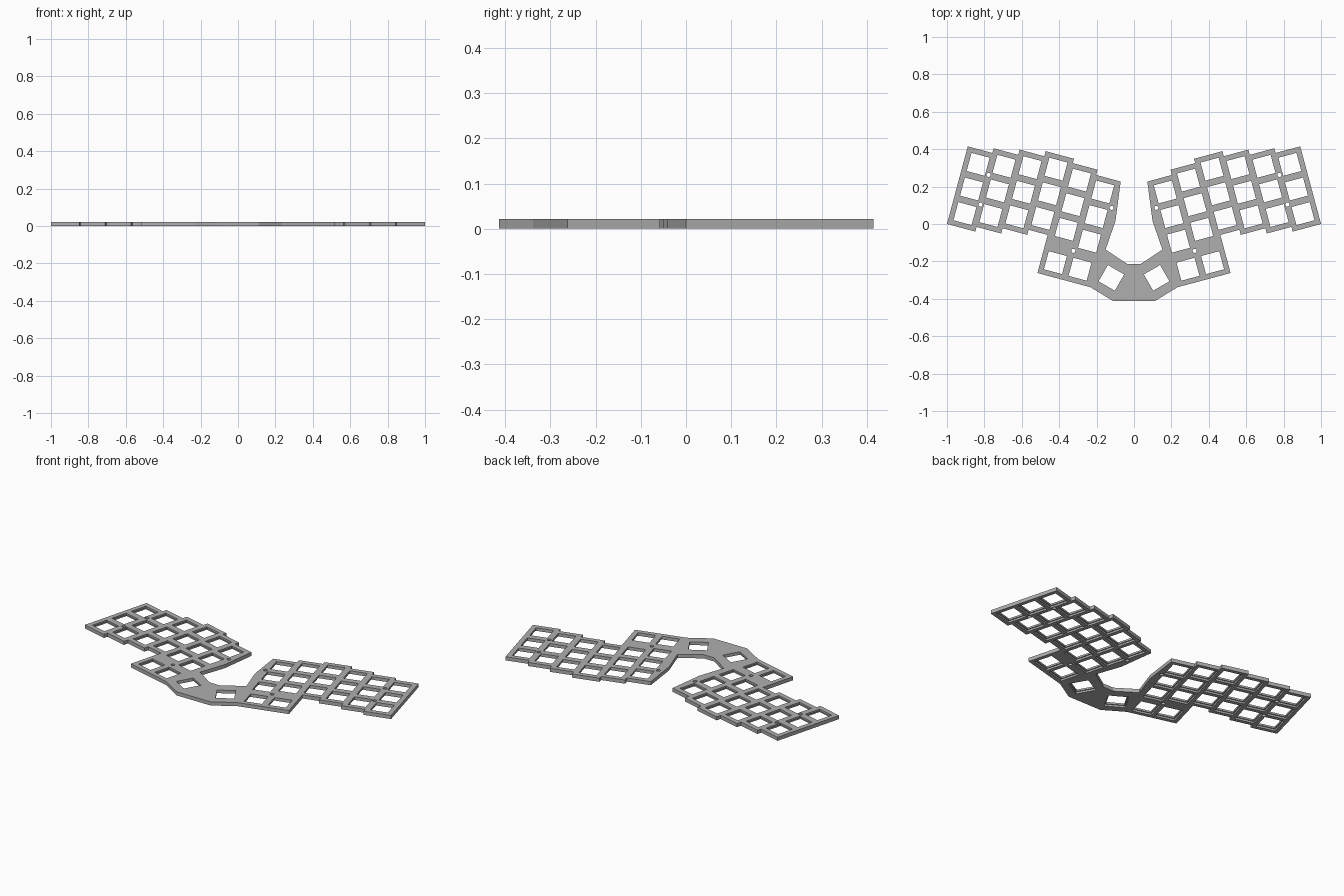
import bpy, bmesh, math
from mathutils import Vector, Matrix

if "Cube" in bpy.data.objects:
    bpy.data.objects.remove(bpy.data.objects["Cube"])

P, W, T = 0.1363, 0.157, 0.0215          # key pitch, column plate width, thickness
HOLE, RECESS = 0.1003, 0.113             # key opening and wider underside pocket
STAGGER = [0, 0.026, 0.055, 0.083, 0.059, 0.03]
TILT = math.radians(15)
C, S = math.cos(TILT), math.sin(TILT)


def place(u, v):
    """Tilted key-grid coordinates to plan coordinates of the right half."""
    return (1 + u * C - v * S, u * S + v * C)


grey = bpy.data.materials.new("plate grey")
grey.diffuse_color = (0.43, 0.43, 0.43, 1)
grey.use_nodes = True
grey.node_tree.nodes["Principled BSDF"].inputs["Base Color"].default_value = grey.diffuse_color


def prism(bm, pts, z0, z1):
    verts = [bm.verts.new((x, y, z0)) for x, y in pts]
    face = bm.faces.new(verts)
    out = bmesh.ops.extrude_face_region(bm, geom=[face])
    top = [g for g in out["geom"] if isinstance(g, bmesh.types.BMVert)]
    bmesh.ops.translate(bm, verts=top, vec=(0, 0, z1 - z0))


def finish(bm, name):
    bmesh.ops.recalc_face_normals(bm, faces=bm.faces[:])
    me = bpy.data.meshes.new(name)
    bm.to_mesh(me)
    bm.free()
    me.materials.append(grey)
    ob = bpy.data.objects.new(name, me)
    bpy.context.collection.objects.link(ob)
    return ob


def polygon(center, radius, sides, angle):
    return [(center[0] + radius * math.cos(angle + i * math.tau / sides),
             center[1] + radius * math.sin(angle + i * math.tau / sides)) for i in range(sides)]


# Right-half outline: inner edge, staggered top, staggered bottom, thumb cluster
H = 2 * P + W
top = [(-5 * P - W, STAGGER[5] + H)]
for i in (5, 4):
    top += [(-(i - 1) * P - W, STAGGER[i] + H), (-(i - 1) * P - W, STAGGER[i - 1] + H)]
for i in (3, 2, 1):
    top += [(-i * P, STAGGER[i] + H), (-i * P, STAGGER[i - 1] + H)]
top += [(0, H)]
bottom = [(0, 0)]
for i in range(3):
    bottom += [(-i * P - W, STAGGER[i]), (-i * P - W, STAGGER[i + 1])]
thumb = [(-0.535, STAGGER[3]), (-0.535, -0.128), (-0.535 - W - P, -0.128)]
half = [(0.035, -0.214), (0.152, -0.137), (0.099, 0.016)]
half += [place(u, v) for u, v in top + bottom + thumb] + [(0.11, -0.413)]
outline = half + [(-x, y) for x, y in reversed(half)]

bm = bmesh.new()
prism(bm, outline, 0, T)
plate = finish(bm, "keyboard_plate")

# Key positions: three rows in six columns, then three thumb keys
keys = [(place(-W / 2 - i * P, STAGGER[i] + W / 2 + r * P), TILT)
        for i in range(6) for r in range(3)]
keys += [(place(-0.6135 - i * P, -0.0495), TILT) for i in range(2)]
keys += [((0.121, -0.288), math.radians(30))]
screws = [place(-0.147, 0.147), place(-0.147, 0.311), place(-0.828, 0.311), place(-0.69, 0.036)]


def cutter(name, size, z0, z1, with_screws):
    bm = bmesh.new()
    shapes = [polygon(c, size / math.sqrt(2), 4, a + math.pi / 4) for c, a in keys]
    if with_screws:
        shapes += [polygon(c, 0.011, 20, 0) for c in screws]
    for pts in shapes:
        prism(bm, pts, z0, z1)
        prism(bm, [(-x, y) for x, y in pts], z0, z1)
    ob = finish(bm, name)
    ob.hide_render = True
    ob.hide_viewport = True
    ob.display_type = 'WIRE'
    mod = plate.modifiers.new(name, 'BOOLEAN')
    mod.operation = 'DIFFERENCE'
    mod.solver = 'EXACT'
    mod.object = ob


# Through openings with screw holes, and the stepped pockets underneath
cutter("key_opening_cutter", HOLE, -0.05, 0.08, True)
cutter("underside_pocket_cutter", RECESS, -0.05, T * 0.5, False)
